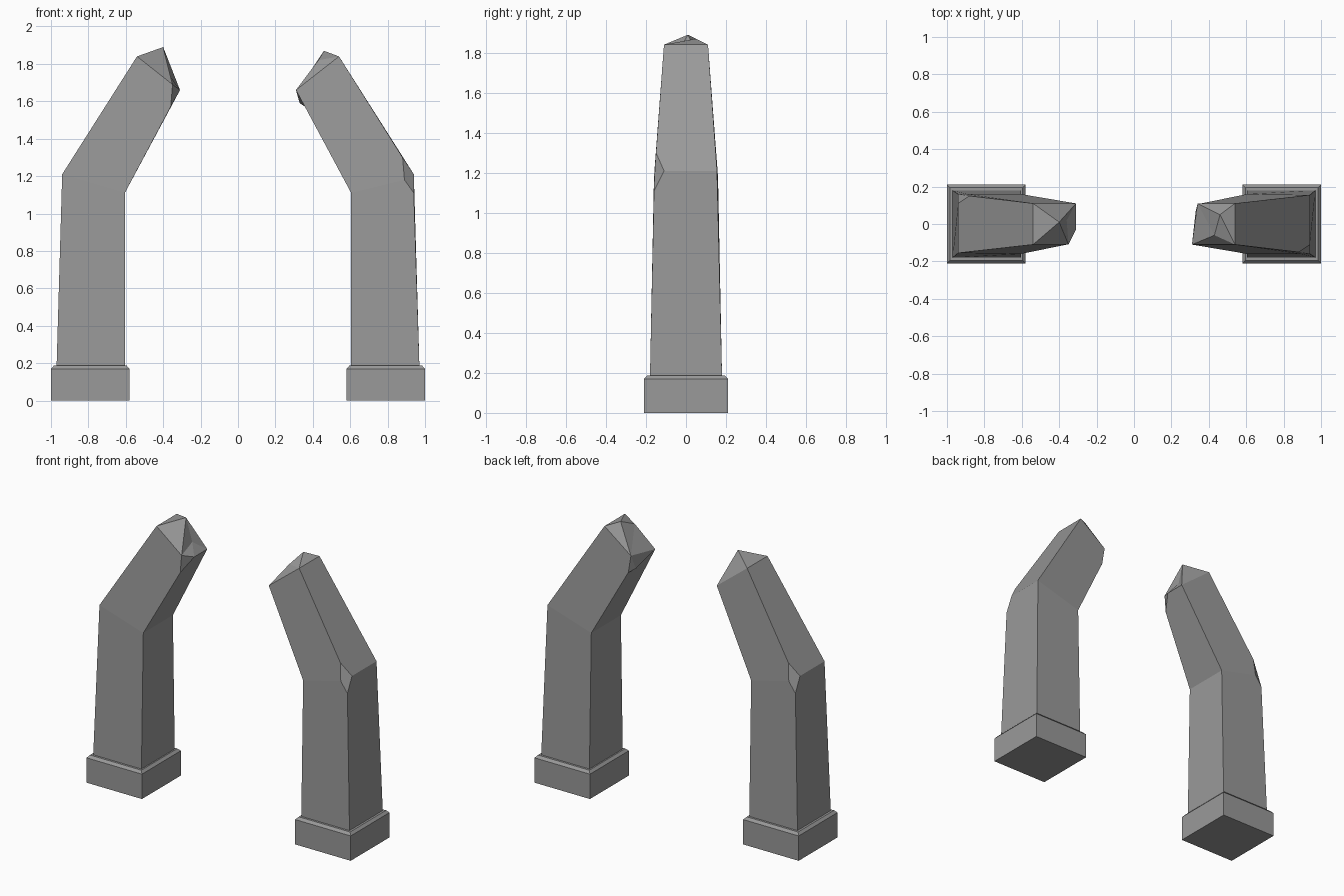
import bpy, bmesh
from mathutils import Matrix, Vector

cube = bpy.data.objects.get("Cube")
if cube:
    bpy.data.objects.remove(cube)

stone = bpy.data.materials.new("grey_stone")
stone.use_nodes = True
GREY = (0.32, 0.32, 0.32, 1)
stone.diffuse_color = GREY
stone.node_tree.nodes["Principled BSDF"].inputs["Base Color"].default_value = GREY


def finish(bm, name, turned):
    """Turn the part to the other side if needed and make it an object."""
    if turned:
        bm.transform(Matrix.Diagonal((-1, -1, 1, 1)))
    bmesh.ops.recalc_face_normals(bm, faces=bm.faces)
    mesh = bpy.data.meshes.new(name)
    bm.to_mesh(mesh)
    bm.free()
    mesh.materials.append(stone)
    bpy.context.collection.objects.link(bpy.data.objects.new(name, mesh))


def plinth(name, turned):
    bm = bmesh.new()
    bmesh.ops.create_cube(bm, size=1)
    for v in bm.verts:
        v.co = Vector((0.79 + v.co.x * 0.42, v.co.y * 0.42, 0.085 + v.co.z * 0.17))
    top = max(bm.faces, key=lambda f: f.calc_center_median().z)
    bmesh.ops.inset_region(bm, faces=[top], thickness=0.022, depth=0.017)
    finish(bm, name, turned)


# Corners shared by both shafts: foot, bend, chipped bend corner, arm end
SHAFT = dict(
    S=(.605, -.18, .18), U=(.97, -.18, .18), V=(.97, .18, .18), W=(.605, .18, .18),
    N=(.605, -.16, 1.11), M=(.605, .16, 1.11), H=(.94, .155, 1.21),
    K=(.94, -.16, 1.11), J=(.94, -.11, 1.21), R=(.89, -.16, 1.18), T=(.88, -.15, 1.30),
    A=(.54, -.11, 1.84), B=(.54, .11, 1.84), C=(.31, -.11, 1.66), G=(.36, .11, 1.57),
)
SHAFT_FACES = "SUVW SUKRN UVHJK VWMH WSNM NRTAC JHBAT MHBFG NMGEC TJKR FGE"


def shaft(name, turned, broken, end_faces):
    bm = bmesh.new()
    verts = {k: bm.verts.new(co) for k, co in {**SHAFT, **broken}.items()}
    for face in (SHAFT_FACES + " " + end_faces).split():
        bm.faces.new([verts[k] for k in face])
    finish(bm, name, turned)


plinth("left_plinth", False)
plinth("right_plinth", True)

# Shafts with their own jagged broken ends
shaft("left_bent_pillar", False,
      dict(P=(.46, .05, 1.87), Q=(.43, -.06, 1.82), F=(.34, .11, 1.69), E=(.33, .07, 1.59)),
      "ABP APQ AQC QPF QFC PBF FEC")
shaft("right_bent_pillar", True,
      dict(P=(.40, -.01, 1.89), Q=(.36, -.02, 1.73), F=(.35, .11, 1.69), E=(.31, .03, 1.66)),
      "ABP BFP APC PQC PFQ QFE QEC")
